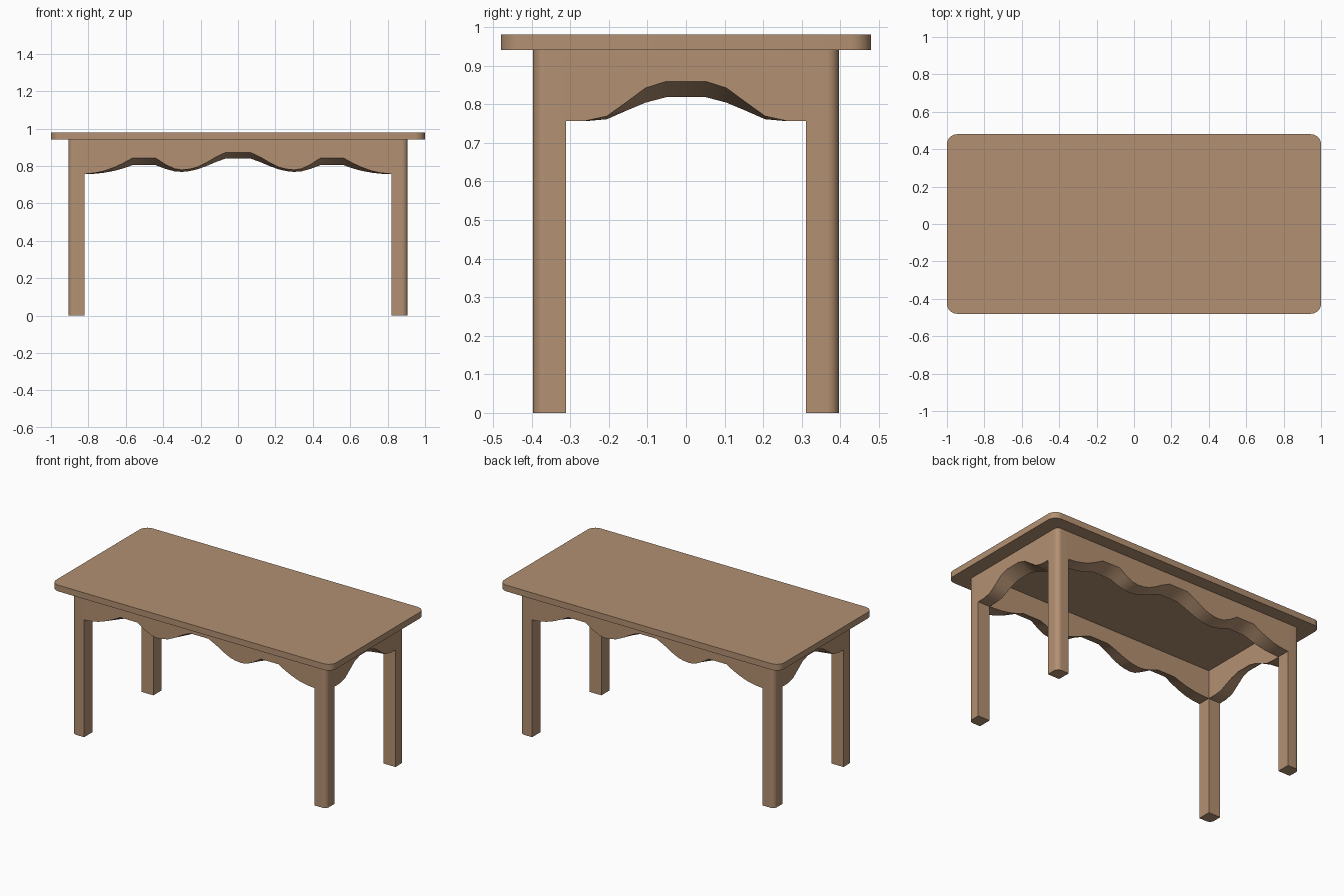
import bpy, bmesh, math

if "Cube" in bpy.data.objects:
    bpy.data.objects.remove(bpy.data.objects["Cube"])

wood = bpy.data.materials.new("light brown wood")
wood.diffuse_color = (0.45, 0.28, 0.168, 1)
wood.use_nodes = True
wood.node_tree.nodes["Principled BSDF"].inputs["Base Color"].default_value = wood.diffuse_color

LX, LY = 0.907, 0.396      # outer faces of the legs and aprons
T = 0.085                  # leg and apron thickness
Z_APRON, Z_TOP = 0.94, 0.98


def finish(name, bm, mirror):
    bmesh.ops.recalc_face_normals(bm, faces=bm.faces)
    me = bpy.data.meshes.new(name)
    bm.to_mesh(me)
    bm.free()
    me.materials.append(wood)
    ob = bpy.data.objects.new(name, me)
    bpy.context.collection.objects.link(ob)
    bpy.ops.object.select_all(action='DESELECT')
    ob.select_set(True)
    bpy.context.view_layer.objects.active = ob
    bpy.ops.object.shade_smooth_by_angle(angle=math.radians(30))
    if any(mirror):
        mod = ob.modifiers.new("mirror", 'MIRROR')
        mod.use_axis = (mirror[0], mirror[1], False)
    return ob


def rounded_corner(cx, cy, r, start, steps=8):
    """Quarter arc points around a corner centre."""
    return [(cx + r * math.cos(math.radians(start + 90 * i / steps)),
             cy + r * math.sin(math.radians(start + 90 * i / steps)))
            for i in range(steps + 1)]


def prism(name, outline, z0, z1, mirror=(False, False)):
    bm = bmesh.new()
    f = bm.faces.new([bm.verts.new((x, y, z0)) for x, y in outline])
    ext = bmesh.ops.extrude_face_region(bm, geom=[f])
    for v in ext['geom']:
        if isinstance(v, bmesh.types.BMVert):
            v.co.z = z1
    return finish(name, bm, mirror)


def apron(name, half, outer, along_x):
    """Board with a wavy lower edge; half = (position, outer z, inner z)."""
    stations = [(-p, a, b) for p, a, b in reversed(half)] + list(half)
    bm = bmesh.new()
    rings = []
    for p, zo, zi in stations:
        ring = [(outer, Z_APRON), (outer, zo), (outer - T, zi), (outer - T, Z_APRON)]
        rings.append([bm.verts.new((p, -d, z) if along_x else (d, p, z))
                      for d, z in ring])
    for a, b in zip(rings, rings[1:]):
        for i in range(4):
            j = (i + 1) % 4
            bm.faces.new((a[i], a[j], b[j], b[i]))
    bm.faces.new(rings[0])
    bm.faces.new(rings[-1])
    return finish(name, bm, (not along_x, along_x))


# Table top with rounded corners
r = 0.055
outline = []
for k, (sx, sy) in enumerate([(1, 1), (-1, 1), (-1, -1), (1, -1)]):
    outline += rounded_corner(sx * (1 - r), sy * (0.48 - r), r, 90 * k)
prism("table_top", outline, Z_APRON, Z_TOP)

# Four legs, outer corner rounded
r = 0.03
leg = [(LX - T, LY - T), (LX, LY - T)] + rounded_corner(LX - r, LY - r, r, 0) + [(LX - T, LY)]
prism("legs", leg, 0, Z_APRON, (True, True))

# Front and back aprons: three arches
long_edge = [(0.065, .873, .840), (0.12, .847, .820), (0.17, .817, .799),
             (0.22, .793, .781), (0.26, .783, .772), (0.30, .779, .768),
             (0.34, .785, .771), (0.39, .809, .785), (0.44, .842, .804),
             (0.565, .842, .804), (0.61, .817, .788), (0.66, .793, .774),
             (0.72, .772, .763), (0.77, .762, .758), (LX - T, .757, .757)]
apron("front_and_back_aprons", long_edge, LY, True)

# Side aprons: a single arch
short_edge = [(0.052, .859, .818), (0.105, .842, .804), (0.155, .805, .783),
              (0.205, .769, .761), (0.26, .757, .756), (LY - T, .756, .756)]
apron("side_aprons", short_edge, LX, False)
